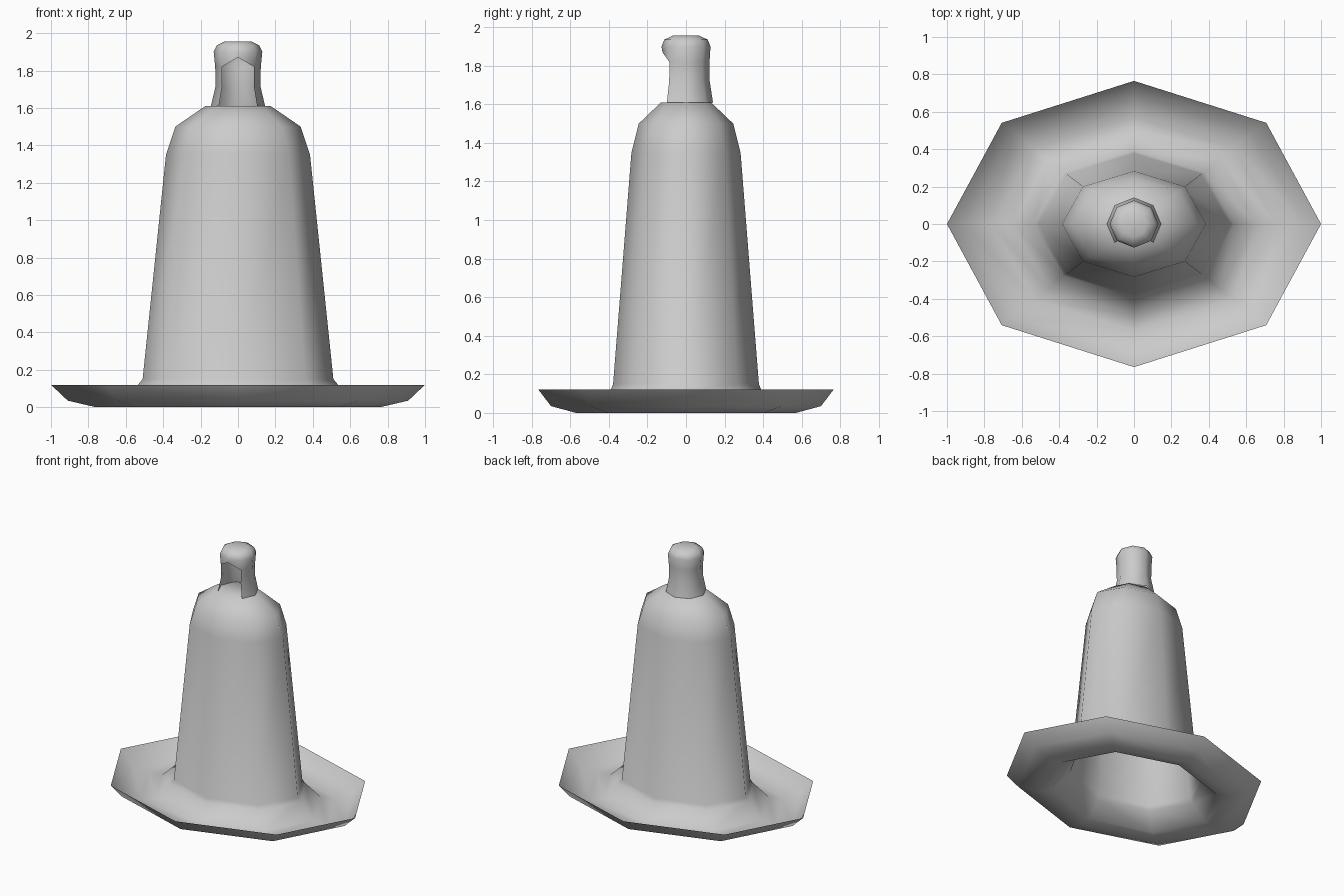
import bpy, bmesh, math

if "Cube" in bpy.data.objects:
    bpy.data.objects.remove(bpy.data.objects["Cube"])

SIDES = 8
FRONT = 6  # index of the corner that faces -y

grey = bpy.data.materials.new("plain grey")
grey.diffuse_color = (0.6, 0.6, 0.6, 1)
grey.use_nodes = True
grey.node_tree.nodes["Principled BSDF"].inputs["Base Color"].default_value = grey.diffuse_color


def loft(name, rings, notch=None):
    """Skin eight-sided rings (rx, ry, z); the last ring is capped.
    Below ring number `notch` the two front panels are left out."""
    bm = bmesh.new()
    loops = []
    for rx, ry, z in rings:
        loops.append([bm.verts.new((rx * math.cos(math.tau * i / SIDES),
                                    ry * math.sin(math.tau * i / SIDES), z))
                      for i in range(SIDES)])
    for n, (lo, hi) in enumerate(zip(loops, loops[1:])):
        for i in range(SIDES):
            if notch is not None and n < notch and i in (FRONT - 1, FRONT):
                continue
            j = (i + 1) % SIDES
            bm.faces.new((lo[i], lo[j], hi[j], hi[i]))
    bm.faces.new(loops[-1])
    if notch is not None:
        loops[notch][FRONT].co.z += 0.05  # pointed top of the opening
        loose = [v for v in bm.verts if not v.link_faces]
        bmesh.ops.delete(bm, geom=loose, context='VERTS')
    for f in bm.faces:
        f.smooth = True
    mesh = bpy.data.meshes.new(name)
    bm.to_mesh(mesh)
    bm.free()
    mesh.materials.append(grey)
    obj = bpy.data.objects.new(name, mesh)
    bpy.context.collection.objects.link(obj)
    return obj


# Upturned brim flowing into a tall tapered crown, open underneath
loft("bell_body", [
    (1.00, 0.765, 0.12),
    (0.91, 0.70, 0.035),
    (0.76, 0.57, 0.0),
    (0.65, 0.49, 0.01),
    (0.535, 0.39, 0.12),
    (0.51, 0.378, 0.15),
    (0.385, 0.283, 1.35),
    (0.335, 0.245, 1.50),
    (0.175, 0.13, 1.61),
])

# Hollow knob with an arched opening at the front
loft("top_knob", [
    (0.145, 0.14, 1.61),
    (0.119, 0.123, 1.72),
    (0.122, 0.122, 1.82),
    (0.13, 0.127, 1.90),
    (0.113, 0.113, 1.935),
    (0.07, 0.07, 1.956),
], notch=2)
